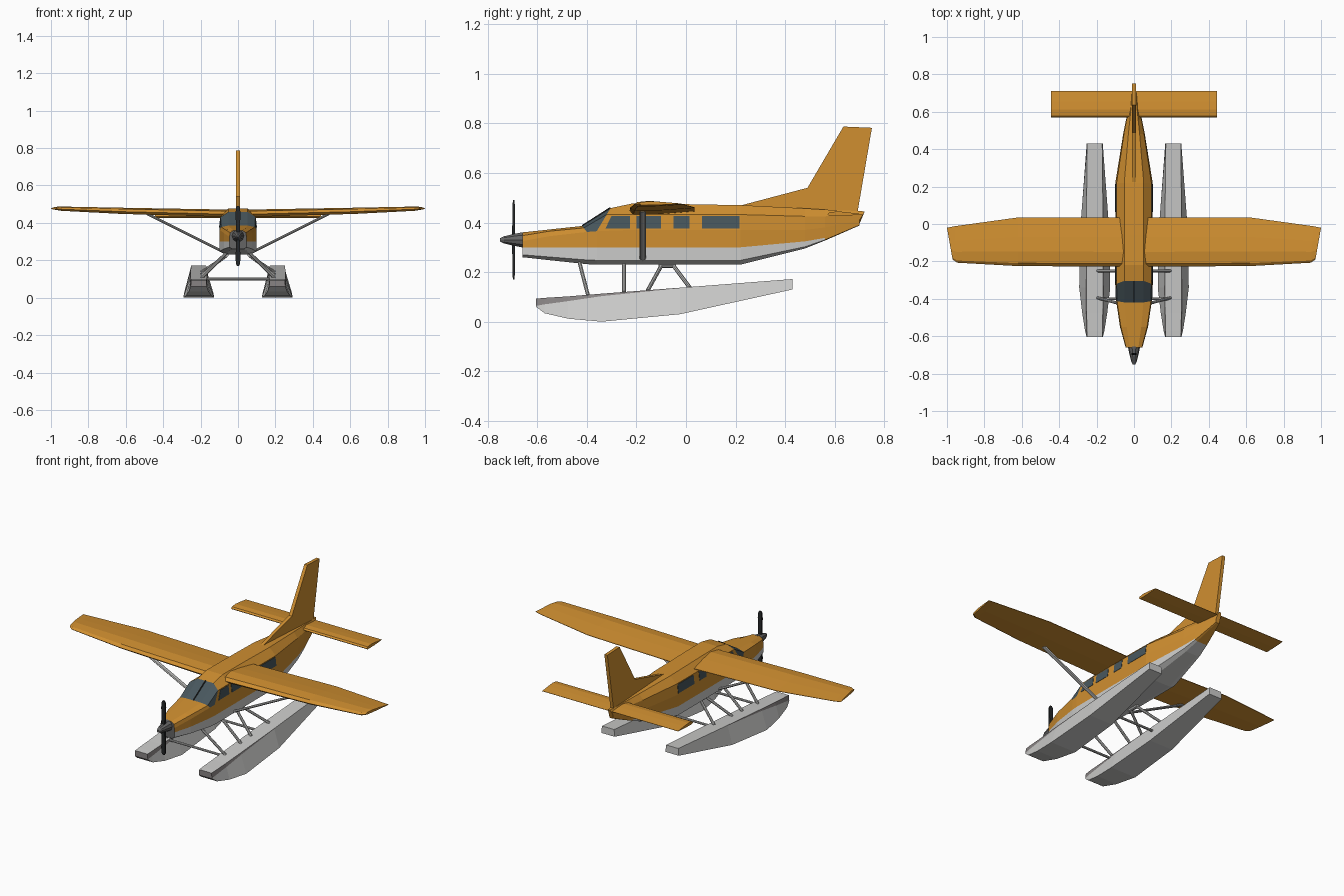
import bpy, bmesh, math
from mathutils import Vector

cube = bpy.data.objects.get("Cube")
if cube:
    bpy.data.objects.remove(cube, do_unlink=True)


def material(name, r, g, b):
    m = bpy.data.materials.new(name)
    m.use_nodes = True
    m.diffuse_color = (r, g, b, 1)
    m.node_tree.nodes["Principled BSDF"].inputs["Base Color"].default_value = (r, g, b, 1)
    return m


ORANGE = material("orange paint", .63, .275, .03)
LIGHT = material("light grey paint", .6, .6, .59)
TAUPE = material("dark float grey", .25, .23, .23)
GLASS = material("tinted glass", .065, .095, .11)
BLACK = material("propeller black", .018, .02, .021)
STEEL = material("spinner grey", .13, .13, .13)
STRUT = material("strut grey", .48, .48, .47)


def loft(name, rings, mats, rule=lambda i, j: 0, caps=(0, 0)):
    """Skin a list of closed rings; rule gives the material of band i, side j."""
    bm = bmesh.new()
    vs = [[bm.verts.new(p) for p in ring] for ring in rings]
    n = len(rings[0])
    for i in range(len(vs) - 1):
        for j in range(n):
            k = (j + 1) % n
            f = bm.faces.new((vs[i][j], vs[i][k], vs[i + 1][k], vs[i + 1][j]))
            f.material_index = rule(i, j)
    for ring, c in zip((vs[0], vs[-1]), caps):
        bm.faces.new(ring).material_index = c
    bmesh.ops.recalc_face_normals(bm, faces=bm.faces)
    me = bpy.data.meshes.new(name)
    bm.to_mesh(me)
    bm.free()
    for m in mats:
        me.materials.append(m)
    ob = bpy.data.objects.new(name, me)
    bpy.context.collection.objects.link(ob)
    return ob


def mirrored(half, cx=0):
    """Close a half section of (x, y, z) points across the plane x = cx."""
    return [(cx + x, y, z) for x, y, z in half] + [(cx - x, y, z) for x, y, z in reversed(half)]


def tube(name, a, b, r, mat=STRUT):
    a, b = Vector(a), Vector(b)
    q = (b - a).to_track_quat('Z', 'Y')
    circle = [q @ Vector((r * math.cos(t * math.pi / 4), r * math.sin(t * math.pi / 4), 0)) for t in range(8)]
    return loft(name, [[p + c for c in circle] for p in (a, b)], [mat])


# Fuselage: y, half width, bottom, paint line, shoulder, window top, roof, lean
stations = [
    (-.66, .045, .26, .30, .325, .347, .36, 0),
    (-.55, .075, .248, .30, .345, .365, .372, 0),
    (-.40, .097, .232, .30, .362, .378, .386, -.8),
    (-.36, .10, .23, .30, .365, .432, .458, .6),
    (-.22, .10, .23, .30, .37, .432, .476, 0),
    (-.06, .10, .23, .30, .37, .432, .475, 0),
    (.22, .10, .23, .30, .37, .432, .47, 0),
    (.48, .058, .295, .324, .37, .425, .457, 0),
    (.56, .042, .327, .338, .38, .425, .452, 0),
    (.70, .012, .388, .395, .41, .432, .445, .6),
]
rings = []
for y, w, zb, zl, zs, zu, zt, lean in stations:
    half = [(.65 * w, zb), (w, zb + .25 * (zl - zb)), (w, zl), (w, zs), (.93 * w, zu), (.52 * w, zt)]
    rings.append(mirrored([(x, y + lean * max(0, z - zs), z) for x, z in half]))


def fuselage_paint(i, j):
    if i == 2 and 3 <= j <= 7:
        return 2                                  # windscreen
    return 1 if j in (0, 1, 9, 10, 11) and i < 8 else 0


loft("fuselage", rings, [ORANGE, LIGHT, GLASS, STEEL], fuselage_paint, (3, 0))

# Windscreen centre post
tube("windscreen_post", (0, -.418, .386), (0, -.304, .459), .004, BLACK)

# Cabin windows: rear and front edges, with slant of the front edge
for side, label in ((1, "left"), (-1, "right")):
    for n, (y0, y1, slant) in enumerate([(-.325, -.225, .025), (-.2, -.1, 0), (-.05, .015, 0), (.065, .215, 0)]):
        outline = [(y0, .376), (y1, .376), (y1, .427), (y0 + slant, .427)]
        plate = [[(side * (.1 - .007 * (z - .37) / .062 + off), y, z) for y, z in outline]
                 for off in (.002, -.003)]
        loft(f"{label}_window_{n + 1}", plate, [GLASS])

# Wing and tailplane share one aerofoil: chord fraction, thickness fraction
FOIL = [(0, 0), (.06, .4), (.3, .6), (.6, .4), (1, .04), (1, -.04), (.5, -.3), (.06, -.35)]


def surface(name, half_span):
    """Stations: x at leading edge, x at trailing edge, leading y, trailing y, z, thickness."""
    full = [(-a, -b, *rest) for a, b, *rest in reversed(half_span) if a > 0] + half_span
    rings = [[(xa + (xb - xa) * t, ya + (yb - ya) * t, z + h * th) for t, h in FOIL]
             for xa, xb, ya, yb, z, th in full]
    return loft(name, rings, [ORANGE])


surface("wing", [
    (0, 0, -.228, .035, .445, .042),
    (.62, .62, -.225, .035, .46, .035),
    (.945, .96, -.207, -.012, .473, .024),
    (.97, 1, -.19, -.02, .476, .016),
])
surface("tailplane", [(.445, .445, .57, .71, .433, .02)])

# Fin with its long dorsal fillet
fin = [(.21, .466), (.49, .54), (.635, .787), (.75, .782), (.69, .43), (.45, .43)]
loft("fin", [[(x, y, z) for y, z in fin] for x in (-.01, .01)], [ORANGE])

# Spinner and two-bladed propeller
HUB = .33
spinner = [(-.75, .007), (-.735, .015), (-.69, .026), (-.655, .033)]
loft("spinner", [[(r * math.cos(a * math.pi / 5), y, HUB + r * math.sin(a * math.pi / 5))
                  for a in range(10)] for y, r in spinner], [STEEL])
for s, label in ((1, "upper"), (-1, "lower")):
    blade = [(0, .007, .006), (.05, .011, .006), (.12, .013, .005), (.15, .011, .004), (.16, .006, .003)]
    loft(f"{label}_propeller_blade",
         [[(-w, -.695 - t, HUB + s * h), (w, -.695 - t, HUB + s * h),
           (w, -.695 + t, HUB + s * h), (-w, -.695 + t, HUB + s * h)] for h, w, t in blade], [BLACK])

# Floats: y, deck, dark band edge, bottom, deck half width, bottom half width
hull = [
    (-.605, .093, .064, .06, .040, .043),
    (-.57, .096, .070, .034, .042, .052),
    (-.475, .102, .083, .012, .043, .067),
    (-.34, .113, .103, 0, .045, .083),
    (-.025, .137, .135, .03, .045, .077),
    (.43, .172, .170, .13, .040, .043),
]
for s, label in ((1, "left"), (-1, "right")):
    rings = []
    for y, zt, zm, zb, d, b in hull:
        m = d + (b - d) * (zt - zm) / (zt - zb)
        rings.append(mirrored([(d, y, zt), (m, y, zm), (b, y, zb)], s * .21))
    loft(f"{label}_float", rings, [LIGHT, TAUPE],
         lambda i, j: 1 if j in (0, 4) and i < 4 else 0, (1, 0))

    # Float legs: body y, body z, float y, float z
    legs = [(-.43, .24, -.395, .105), (-.25, .24, -.25, .118), (-.1, .225, -.155, .125), (-.05, .225, .015, .138)]
    for n, (ya, za, yb, zb) in enumerate(legs):
        tube(f"{label}_float_leg_{n + 1}", (s * .06, ya, za), (s * .195, yb, zb), .008)
    tube(f"{label}_leg_joint", (s * .06, -.11, .227), (s * .06, -.04, .227), .01)

    # Streamlined wing strut
    ends = [(.09, .25), (.49, .45)]
    loft(f"{label}_wing_strut",
         [[(s * x, -.175 + .013 * math.cos(a * math.pi / 4), z + .008 * math.sin(a * math.pi / 4))
           for a in range(8)] for x, z in ends], [STRUT])

# Spreader bars between the floats
for y, label in ((-.4, "front"), (-.03, "rear")):
    tube(f"{label}_spreader_bar", (-.2, y, .1), (.2, y, .1), .007)
